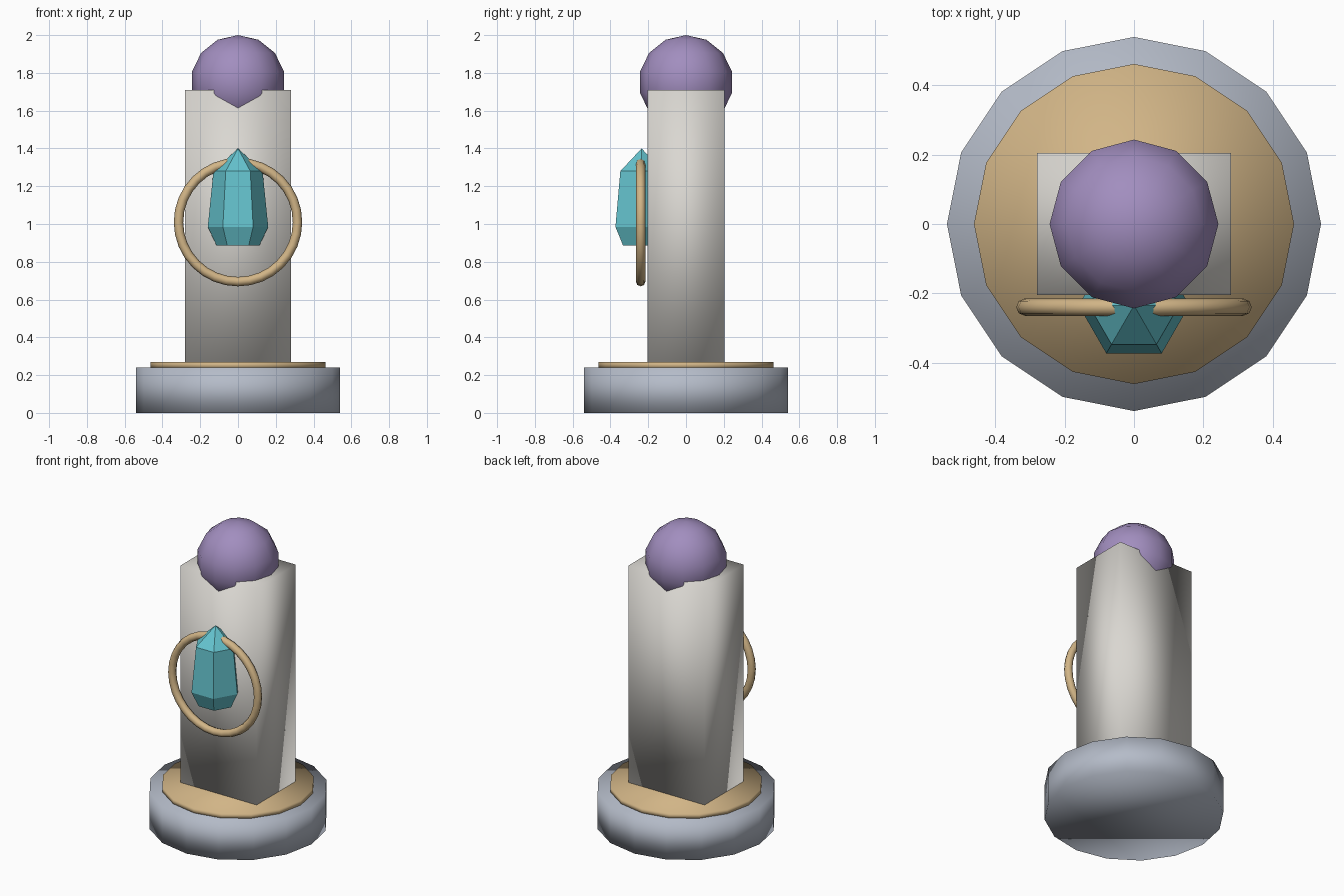
import bpy, bmesh
from math import cos, sin, pi

if "Cube" in bpy.data.objects:
    bpy.data.objects.remove(bpy.data.objects["Cube"])


def finish(name, color, smooth=True):
    """Name, colour and shade the active object."""
    ob = bpy.context.object
    ob.name = ob.data.name = name
    mat = bpy.data.materials.new(name + "_material")
    mat.diffuse_color = (*color, 1)
    mat.use_nodes = True
    mat.node_tree.nodes["Principled BSDF"].inputs["Base Color"].default_value = mat.diffuse_color
    ob.data.materials.append(mat)
    if smooth:
        bpy.ops.object.shade_smooth()
    return ob


def disc(name, radius, z0, z1, color):
    bpy.ops.mesh.primitive_cylinder_add(vertices=16, radius=radius, depth=z1 - z0,
                                        location=(0, 0, (z0 + z1) / 2))
    return finish(name, color)


STONE = (0.70, 0.68, 0.64)
SLATE = (0.46, 0.50, 0.58)
GOLD = (0.64, 0.46, 0.24)
TEAL = (0.13, 0.55, 0.62)
PURPLE = (0.36, 0.27, 0.52)

# Round plinth with a thin gold plate on top
disc("base", 0.54, 0.0, 0.24, SLATE)
disc("base_plate", 0.462, 0.235, 0.27, GOLD)

# Rectangular pillar, softly shaded
bpy.ops.mesh.primitive_cube_add(size=1, location=(0, 0, 0.98))
bpy.context.object.scale = (0.56, 0.41, 1.46)
bpy.ops.object.transform_apply(location=False, rotation=False, scale=True)
finish("pillar", STONE)

# Low-poly orb sunk into the pillar top
bpy.ops.mesh.primitive_uv_sphere_add(segments=12, ring_count=7, radius=0.25,
                                     location=(0, 0, 1.75))
finish("orb", PURPLE)

# Ring hanging on the front face
bpy.ops.mesh.primitive_torus_add(major_segments=32, minor_segments=8,
                                 major_radius=0.315, minor_radius=0.025,
                                 location=(0, -0.24, 1.01), rotation=(pi / 2, 0, 0))
finish("front_ring", GOLD)

# Six-sided crystal: flat bottom, flared waist, pointed tip
bm = bmesh.new()
rings = [[bm.verts.new((r * cos(i * pi / 3), r * sin(i * pi / 3), z)) for i in range(6)]
         for r, z in ((0.113, 0.885), (0.16, 0.985), (0.13, 1.28))]
tip = bm.verts.new((0, 0, 1.40))
bm.faces.new(rings[0][::-1])
for i in range(6):
    j = (i + 1) % 6
    for low, high in zip(rings, rings[1:]):
        bm.faces.new((low[i], low[j], high[j], high[i]))
    bm.faces.new((rings[-1][i], rings[-1][j], tip))
mesh = bpy.data.meshes.new("crystal")
bm.to_mesh(mesh)
bm.free()
crystal = bpy.data.objects.new("crystal", mesh)
crystal.location = (0, -0.235, 0)
bpy.context.collection.objects.link(crystal)
bpy.context.view_layer.objects.active = crystal
finish("crystal", TEAL, smooth=False)
